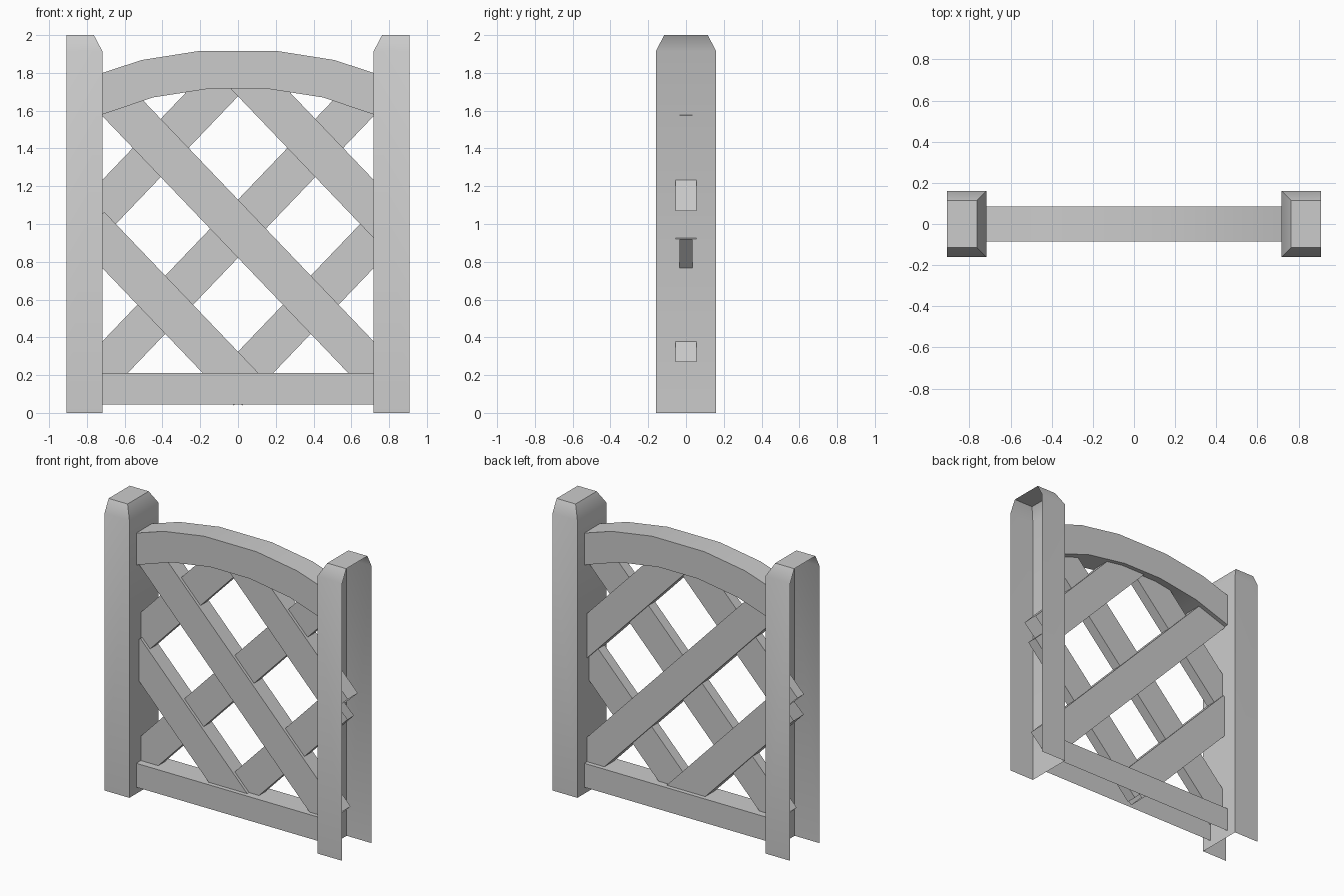
import bpy, bmesh, math
from mathutils import Vector

if "Cube" in bpy.data.objects:
    bpy.data.objects.remove(bpy.data.objects["Cube"])


def loft(name, rings, closed=True, cap_last=False, smooth=False):
    """Skin a list of equal-length point rings into one object."""
    bm = bmesh.new()
    vs = [[bm.verts.new(p) for p in r] for r in rings]
    n = len(rings[0])
    for a, b in zip(vs, vs[1:]):
        for i in range(n if closed else n - 1):
            j = (i + 1) % n
            bm.faces.new((a[i], a[j], b[j], b[i]))
    if cap_last:
        bm.faces.new(vs[-1])
    bmesh.ops.recalc_face_normals(bm, faces=bm.faces)
    me = bpy.data.meshes.new(name)
    bm.to_mesh(me)
    bm.free()
    ob = bpy.data.objects.new(name, me)
    bpy.context.collection.objects.link(ob)
    if smooth:
        bpy.ops.object.select_all(action='DESELECT')
        ob.select_set(True)
        bpy.context.view_layer.objects.active = ob
        bpy.ops.object.shade_smooth_by_angle(angle=math.radians(32))
    return ob


# Posts: three-sided channels, open outwards and below, with chamfered tops
for side, s in (("left", -1), ("right", 1)):
    def ring(xi, y, z):
        return [(s * 0.908, -y, z), (s * xi, -y, z), (s * xi, y, z), (s * 0.908, y, z)]
    loft(side + "_post",
         [ring(0.718, 0.16, 0), ring(0.718, 0.16, 1.915), ring(0.763, 0.115, 2.0)],
         closed=False, cap_last=True, smooth=True)

# Arched top rail
HALF = 0.085
top = [(0.2, 1.917), (0.51, 1.868), (0.718, 1.80)]
low = [(0.15, 1.717), (0.45, 1.67), (0.718, 1.58)]
pairs = list(zip(top, low))
pairs = [((-t[0], t[1]), (-l[0], l[1])) for t, l in reversed(pairs)] + pairs
loft("arched_top_rail",
     [[(t[0], -HALF, t[1]), (t[0], HALF, t[1]), (l[0], HALF, l[1]), (l[0], -HALF, l[1])]
      for t, l in pairs], smooth=True)

# Bottom rail: front, top and back only
loft("bottom_rail",
     [[(x, -HALF, 0.045), (x, -HALF, 0.21), (x, HALF, 0.21), (x, HALF, 0.045)]
      for x in (-0.718, 0.718)], closed=False)

# Lattice slats: open-ended tubes, the rising set thinner than the falling set
SLOPE, WIDTH = 1.045, 0.213
slats = [("lower", 0.17, -0.785, 0.055), ("middle", 0.975, -0.65, 0.745),
         ("upper", 1.83, 0.03, 0.80)]
across = Vector((SLOPE, 0, 1)).normalized() * WIDTH / 2
for direction, s, t in (("falling", 1, 0.055), ("rising", -1, 0.035)):
    for name, c, x0, x1 in slats:
        rings = []
        for x in (x0, x1):
            mid = Vector((x, 0, c - SLOPE * x))
            pts = [mid + across * k + Vector((0, y, 0))
                   for k, y in ((-1, -t), (1, -t), (1, t), (-1, t))]
            rings.append([(s * p.x, p.y, p.z) for p in pts])
        loft(f"{name}_{direction}_slat", rings)
